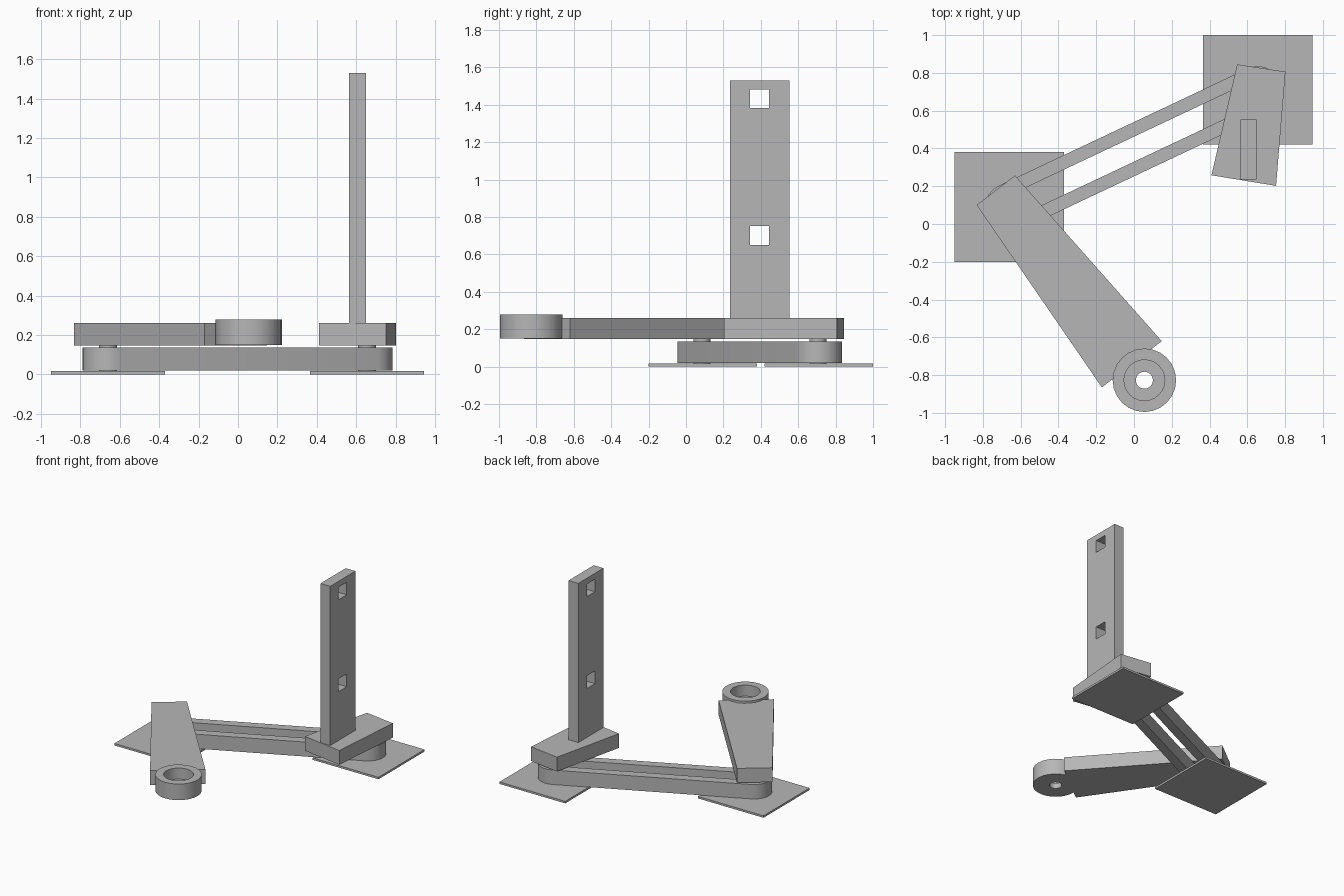
import bpy, bmesh, math
from mathutils import Vector

default = bpy.data.objects.get("Cube")
if default:
    bpy.data.objects.remove(default, do_unlink=True)

# One plain grey for everything
grey = bpy.data.materials.new("plain_grey")
grey.use_nodes = True
colour = (0.47, 0.47, 0.47, 1)
grey.diffuse_color = colour
grey.node_tree.nodes["Principled BSDF"].inputs["Base Color"].default_value = colour


def finish(name, bm, smooth=False):
    bmesh.ops.recalc_face_normals(bm, faces=bm.faces)
    mesh = bpy.data.meshes.new(name)
    bm.to_mesh(mesh)
    bm.free()
    obj = bpy.data.objects.new(name, mesh)
    bpy.context.collection.objects.link(obj)
    mesh.materials.append(grey)
    if smooth:
        bpy.ops.object.select_all(action='DESELECT')
        obj.select_set(True)
        bpy.context.view_layer.objects.active = obj
        bpy.ops.object.shade_smooth_by_angle(angle=math.radians(30))
    return obj


def extrude(bm, faces, offset):
    result = bmesh.ops.extrude_face_region(bm, geom=faces, use_keep_orig=True)
    verts = [v for v in result["geom"] if isinstance(v, bmesh.types.BMVert)]
    bmesh.ops.translate(bm, verts=verts, vec=offset)


def slab(name, corners, z0, z1):
    """Flat polygon raised to a slab."""
    bm = bmesh.new()
    face = bm.faces.new([bm.verts.new((x, y, z0)) for x, y in corners])
    extrude(bm, [face], (0, 0, z1 - z0))
    return finish(name, bm)


def rounded(name, a, b, profile, closed, n=32):
    """Stack rounded outlines around a-b (a circle if a equals b)."""
    bm = bmesh.new()
    a, b = Vector(a), Vector(b)
    heading = math.atan2(b.y - a.y, b.x - a.x)
    loops = []
    for r, z in profile:
        loop = []
        for centre, turn in ((b, -math.pi / 2), (a, math.pi / 2)):
            for i in range(n // 2 + 1):
                t = heading + turn + 2 * math.pi * i / n
                loop.append(bm.verts.new((centre.x + r * math.cos(t),
                                          centre.y + r * math.sin(t), z)))
        loops.append(loop)
    pairs = list(zip(loops, loops[1:]))
    if closed:
        pairs.append((loops[-1], loops[0]))
    else:
        bm.faces.new(loops[0])
        bm.faces.new(loops[-1])
    for low, high in pairs:
        for i in range(len(low)):
            j = (i + 1) % len(low)
            bm.faces.new((low[i], low[j], high[j], high[i]))
    bmesh.ops.remove_doubles(bm, verts=bm.verts, dist=0.0001)
    return finish(name, bm, True)


left_joint = (0.655, 0.705)
right_joint = (-0.66, 0.085)

# Square base plates and joint pins
half = 0.29
for side, (px, py), joint in (("left", (0.655, 0.71), left_joint),
                              ("right", (-0.66, 0.09), right_joint)):
    slab(side + "_base_plate", [(px - half, py - half), (px + half, py - half),
                                (px + half, py + half), (px - half, py + half)], 0, 0.016)
    rounded(side + "_pin", joint, joint, [(0.045, 0.005), (0.045, 0.15)], False)

# Slotted link between the joints
rounded("slotted_link", right_joint, left_joint,
        [(0.13, 0.02), (0.13, 0.135), (0.06, 0.135), (0.06, 0.02)], True)

# Tapered arms on top of the joints
slab("right_arm", [(-0.833, 0.10), (-0.17, -0.865), (0.147, -0.62), (-0.63, 0.257)], 0.147, 0.261)
slab("left_arm", [(0.41, 0.258), (0.752, 0.202), (0.802, 0.806), (0.546, 0.845)], 0.147, 0.261)

# Cup at the end of the right arm, with a small hole in its floor
cup = (0.055, -0.827)
rounded("end_cup", cup, cup,
        [(0.045, 0.15), (0.168, 0.15), (0.168, 0.278),
         (0.108, 0.278), (0.108, 0.19), (0.045, 0.19)], True, 24)

# Upright post with two square holes
bm = bmesh.new()
ys = (0.235, 0.342, 0.443, 0.553)
zs = (0.26, 0.65, 0.752, 1.383, 1.483, 1.53)
grid = [[bm.verts.new((0.563, y, z)) for y in ys] for z in zs]
cells = []
for row in range(len(zs) - 1):
    for col in range(len(ys) - 1):
        if col == 1 and row in (1, 3):
            continue
        cells.append(bm.faces.new((grid[row][col], grid[row][col + 1],
                                   grid[row + 1][col + 1], grid[row + 1][col])))
extrude(bm, cells, (0.086, 0, 0))
finish("upright_post", bm)
